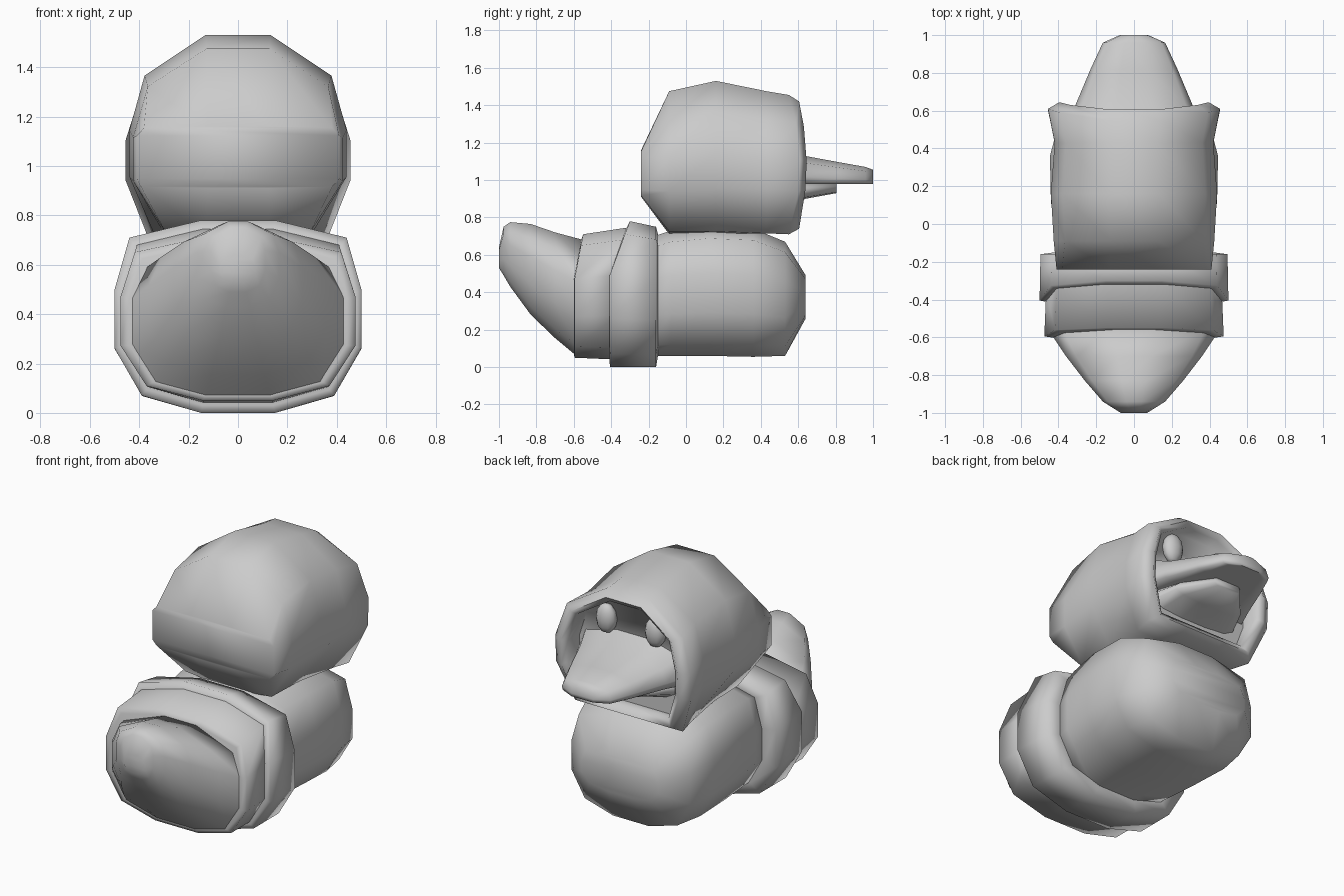
import bpy, bmesh, math

if "Cube" in bpy.data.objects:
    bpy.data.objects.remove(bpy.data.objects["Cube"])

# half cross-sections (x, z in -1..1), bottom to top; mirrored in loft()
BARREL = [(.3, -1), (.78, -.82), (1, -.33), (1, .28), (.88, .82), (.3, 1)]
HOOD = [(.3, -1), (.8, -1), (1, -.38), (1, .06), (.86, .6), (.3, 1)]
HOOD_NECK = [(.3, -1), (.68, -.96), (1, -.4), (1, .06), (.86, .6), (.3, 1)]
HOOD_BACK = [(.3, -1), (.93, -.95), (1, -.7), (1, .7), (.93, .95), (.3, 1)]
TAIL = [(.3, -1), (.78, -.82), (1, -.33), (1, .28), (.85, .7), (.25, 1)]
BILL = [(.3, -1), (.7, -1), (.96, -1), (1, -.5), (.88, .5), (.3, 1)]


def smooth(ob, angle):
    bpy.ops.object.select_all(action='DESELECT')
    ob.select_set(True)
    bpy.context.view_layer.objects.active = ob
    bpy.ops.object.shade_smooth_by_angle(angle=math.radians(angle))


def loft(name, default, rows, angle=88):
    """rows: y, half width, bottom z, top z, lean of upper part, bow of ends, [section]"""
    bm = bmesh.new()
    rings = []
    for y, w, zb, zt, lean, bow, *own in rows:
        half = own[0] if own else default
        section = half + [(-x, z) for x, z in reversed(half)]
        mid, h = (zb + zt) / 2, (zt - zb) / 2
        rings.append([bm.verts.new((w * x,
                                    y + lean * max(0, (z - .28) / .72) + bow * z * z,
                                    mid + h * z)) for x, z in section])
    n = len(rings[0])
    for a, b in zip(rings, rings[1:]):
        for i in range(n):
            j = (i + 1) % n
            bm.faces.new((a[i], a[j], b[j], b[i]))
    # end caps as strips across the mirrored halves
    for ring in (rings[0], rings[-1]):
        for i in range(n // 2 - 1):
            bm.faces.new((ring[i], ring[i + 1], ring[n - 2 - i], ring[n - 1 - i]))
    bmesh.ops.recalc_face_normals(bm, faces=bm.faces)
    mesh = bpy.data.meshes.new(name)
    bm.to_mesh(mesh)
    bm.free()
    ob = bpy.data.objects.new(name, mesh)
    bpy.context.collection.objects.link(ob)
    smooth(ob, angle)
    return ob


# rounded chest and belly
loft("body", BARREL, [
    (-.2, .4, .06, .69, 0, 0), (-.08, .415, .06, .73, 0, 0),
    (.12, .44, .06, .75, 0, 0), (.36, .445, .055, .74, 0, 0),
    (.53, .4, .06, .67, 0, 0), (.64, .26, .26, .49, 0, 0)])

# raised band around the waist
loft("waist_band", BARREL, [
    (-.41, .475, .03, .74, .09, 0), (-.405, .5, 0, .78, .105, 0),
    (-.16, .495, 0, .75, 0, 0), (-.15, .42, .06, .71, 0, 0)])

# rear of the garment and upturned tail
loft("rear_cuff", BARREL, [
    (-.6, .44, .07, .68, .04, 0), (-.595, .475, .05, .71, .045, 0),
    (-.36, .465, .04, .745, .04, 0)])
loft("tail", TAIL, [
    (-.58, .44, .055, .68, .03, 0), (-.7, .36, .155, .72, 0, 0),
    (-.83, .26, .28, .765, 0, 0), (-.94, .165, .43, .775, 0, 0),
    (-.975, .11, .49, .75, 0, 0), (-1, .07, .53, .64, 0, 0)])

# hood with rolled rim and recessed face
loft("hood", HOOD, [
    (-.24, .41, .91, 1.16, 0, 0, HOOD_BACK), (-.09, .425, .71, 1.475, 0, 0, HOOD_NECK),
    (.16, .44, .71, 1.53, 0, 0, HOOD_NECK), (.43, .42, .715, 1.475, 0, 0),
    (.61, .455, .71, 1.455, 0, -.06), (.645, .395, .74, 1.42, 0, -.04),
    (.62, .36, .78, 1.39, 0, -.04), (.51, .36, .77, 1.38, 0, 0)])

# upper and lower bill
loft("upper_bill", BILL, [
    (.47, .38, .97, 1.21, 0, 0), (.63, .31, .98, 1.13, 0, 0),
    (.82, .23, .98, 1.095, 0, 0), (.96, .165, .98, 1.07, 0, 0),
    (1, .075, .98, 1.055, 0, 0)])
loft("lower_bill", BARREL, [
    (.47, .3, .84, .985, 0, 0), (.64, .23, .9, .985, 0, 0),
    (.805, .09, .93, .985, 0, 0)])

# oval eyes
for side, x in (("left", -.165), ("right", .165)):
    bpy.ops.mesh.primitive_uv_sphere_add(segments=10, ring_count=6, radius=1,
                                         location=(x, .53, 1.255))
    eye = bpy.context.object
    eye.name = side + "_eye"
    eye.scale = (.065, .05, .09)
    smooth(eye, 80)
